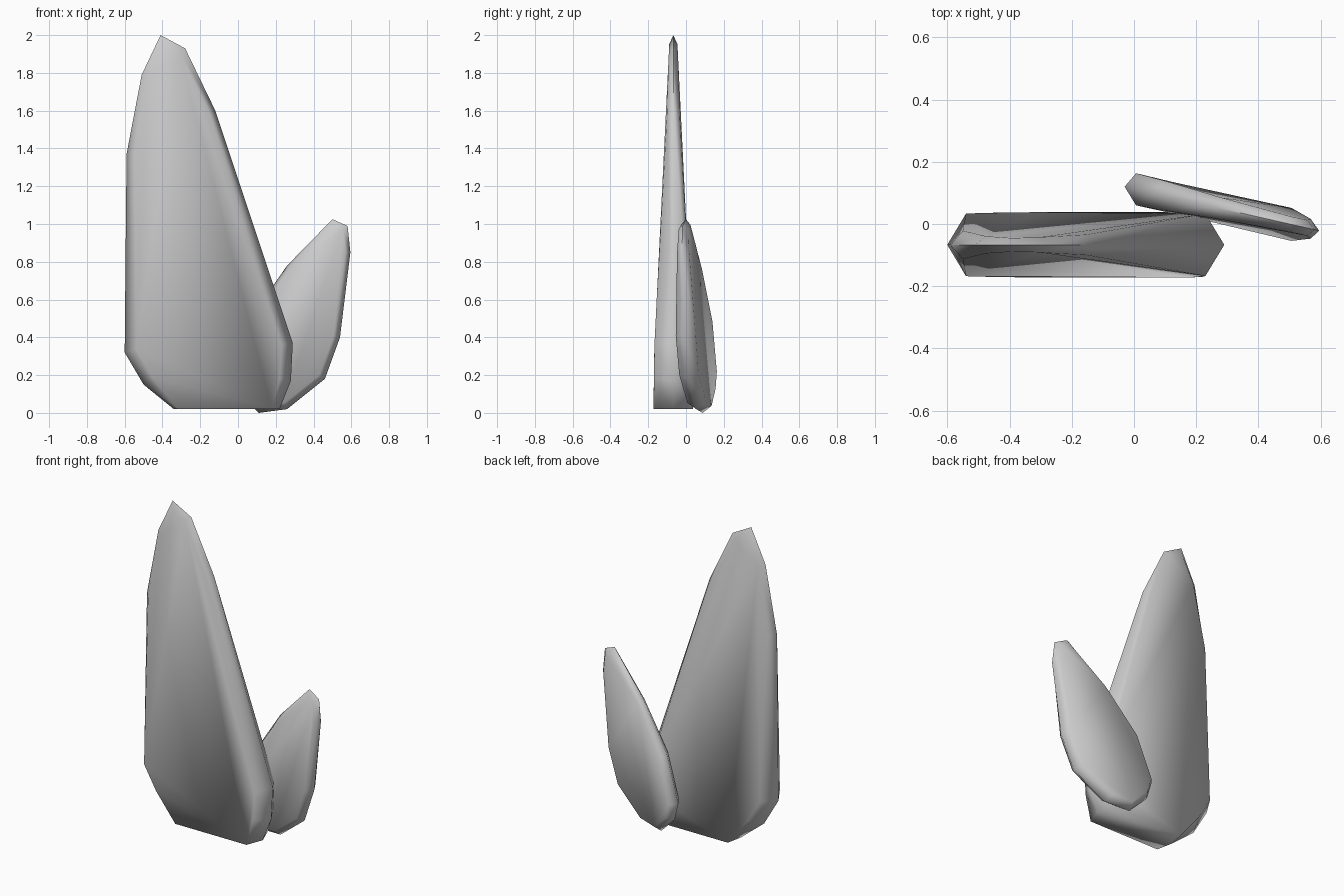
import bpy, bmesh
from mathutils import Vector

if "Cube" in bpy.data.objects:
    bpy.data.objects.remove(bpy.data.objects["Cube"])


def lerp_table(table, z):
    """Interpolate (z, half thickness, rim inset) rows at a height."""
    if z <= table[0][0]:
        return table[0][1:]
    for a, b in zip(table, table[1:]):
        if z <= b[0]:
            t = (z - a[0]) / (b[0] - a[0])
            return [p + (q - p) * t for p, q in zip(a[1:], b[1:])]
    return table[-1][1:]


def stone_slab(name, outline, table, plane_y, flat_base=None):
    """Slab with a mid rim and inset front/back faces; outline runs clockwise."""
    pts = [Vector(p) for p in outline]
    n = len(pts)
    bm = bmesh.new()
    rings = [[], [], []]
    for i, p in enumerate(pts):
        e1 = (p - pts[i - 1]).normalized()
        e2 = (pts[(i + 1) % n] - p).normalized()
        n1, n2 = Vector((e1.y, -e1.x)), Vector((e2.y, -e2.x))
        half, inset = lerp_table(table, p.y)
        q = p + (n1 + n2) * (inset / (1 + n1.dot(n2)))
        if flat_base is not None and p.y <= flat_base:
            q.y = p.y
        for ring, v, off in zip(rings, (q, p, q), (-half, 0, half)):
            ring.append(bm.verts.new((v.x, plane_y(v.x) + off, v.y)))
    flat = [i for i in range(n) if flat_base is not None
            and max(pts[i].y, pts[(i + 1) % n].y) <= flat_base]
    f, m, b = rings
    for i in range(n):
        j = (i + 1) % n
        if i in flat:
            bm.faces.new((f[i], m[i], b[i], b[j], m[j], f[j]))
        else:
            bm.faces.new((f[i], f[j], m[j], m[i]))
            bm.faces.new((m[i], m[j], b[j], b[i]))
    bm.faces.new(f)
    bm.faces.new(b[::-1])
    bmesh.ops.recalc_face_normals(bm, faces=bm.faces)
    mesh = bpy.data.meshes.new(name)
    bm.to_mesh(mesh)
    bm.free()
    obj = bpy.data.objects.new(name, mesh)
    bpy.context.collection.objects.link(obj)
    bpy.ops.object.select_all(action='DESELECT')
    obj.select_set(True)
    bpy.context.view_layer.objects.active = obj
    bpy.ops.object.shade_smooth_by_angle(angle=1.3)
    return obj


# Tall standing stone with a flat foot
stone_slab("tall_stone",
           [(-0.34, 0.02), (-0.50, 0.15), (-0.60, 0.32), (-0.59, 1.37),
            (-0.51, 1.79), (-0.41, 2.0), (-0.28, 1.93), (-0.12, 1.60),
            (0.29, 0.37), (0.28, 0.17), (0.22, 0.02)],
           [(0.02, 0.105, 0.06), (0.37, 0.10, 0.06), (1.6, 0.033, 0.035),
            (2.0, 0.022, 0.035)],
           lambda x: -0.067, flat_base=0.03)

# Small leaning stone, turned slightly about the vertical
stone_slab("small_stone",
           [(0.11, 0.0), (0.0, 0.11), (-0.03, 0.22), (0.065, 0.50),
            (0.26, 0.78), (0.50, 1.025), (0.58, 0.99), (0.595, 0.85),
            (0.54, 0.40), (0.46, 0.18), (0.26, 0.02)],
           [(0.0, 0.05, 0.035), (0.4, 0.053, 0.035), (1.0, 0.025, 0.025)],
           lambda x: -0.226 * (x - 0.5))
